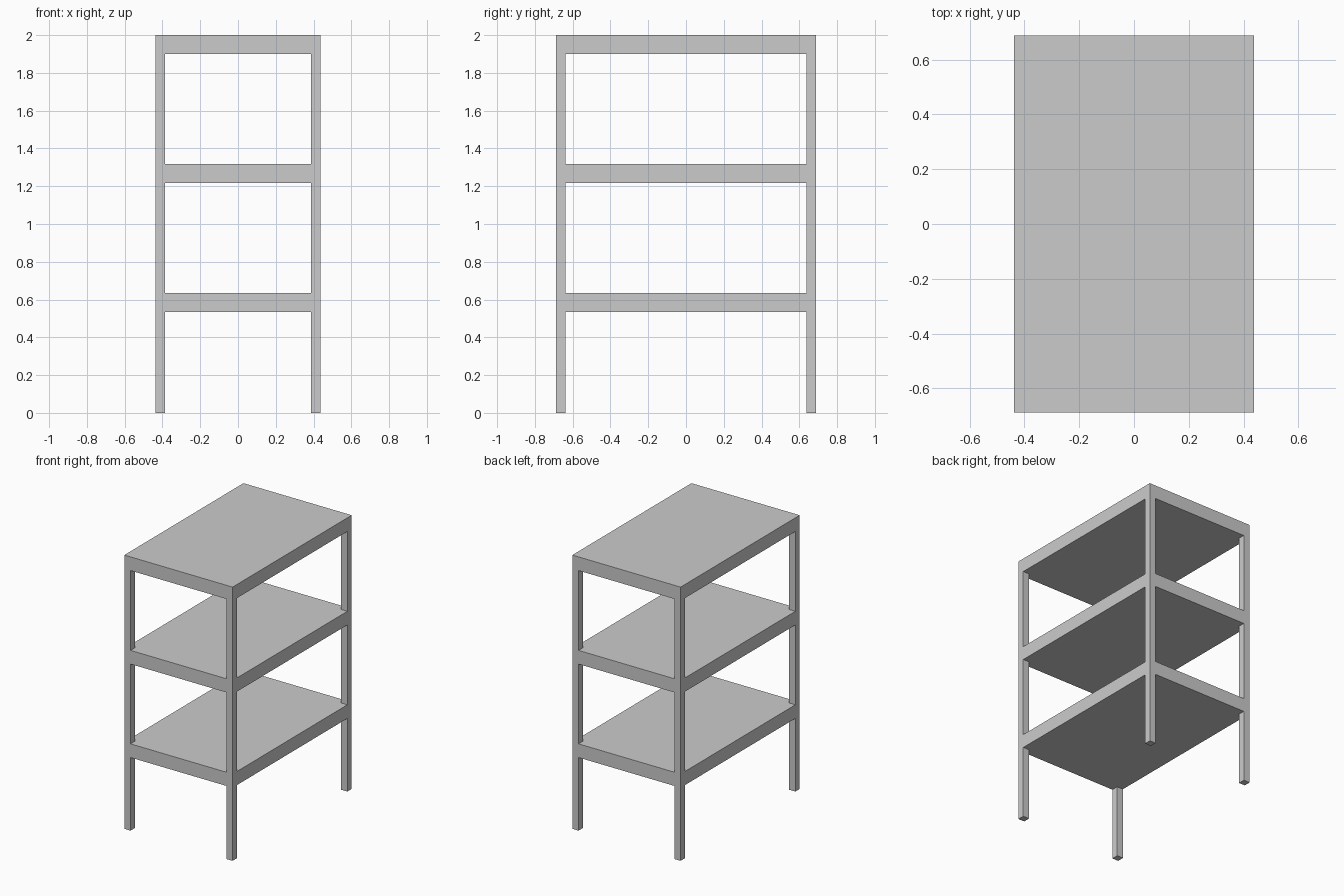
import bpy
import bmesh
from mathutils import Matrix, Vector

if "Cube" in bpy.data.objects:
    bpy.data.objects.remove(bpy.data.objects["Cube"])

HALF_X, HALF_Y = 0.4375, 0.6875
LEG = 0.05
THICK = 0.1
SHELF_TOPS = [0.634, 1.317, 2.0]


def make_boxes(name, boxes):
    """One object made of (centre, size) boxes."""
    bm = bmesh.new()
    for centre, size in boxes:
        matrix = Matrix.Translation(centre) @ Matrix.Diagonal(Vector((*size, 1)))
        bmesh.ops.create_cube(bm, size=1, matrix=matrix)
    mesh = bpy.data.meshes.new(name)
    bm.to_mesh(mesh)
    bm.free()
    obj = bpy.data.objects.new(name, mesh)
    bpy.context.collection.objects.link(obj)
    return obj


# Solid shelves, flush with the outside of the legs
for name, top in zip(("lower_shelf", "middle_shelf", "top_shelf"), SHELF_TOPS):
    make_boxes(name, [((0, 0, top - THICK / 2), (2 * HALF_X, 2 * HALF_Y, THICK))])

# Corner legs, each split into the lengths between shelves
spans = list(zip([0] + SHELF_TOPS[:-1], [top - THICK for top in SHELF_TOPS]))
for depth, sy in (("front", -1), ("back", 1)):
    for side, sx in (("left", -1), ("right", 1)):
        x, y = sx * (HALF_X - LEG / 2), sy * (HALF_Y - LEG / 2)
        make_boxes(f"{depth}_{side}_leg",
                   [((x, y, (a + b) / 2), (LEG, LEG, b - a)) for a, b in spans])
